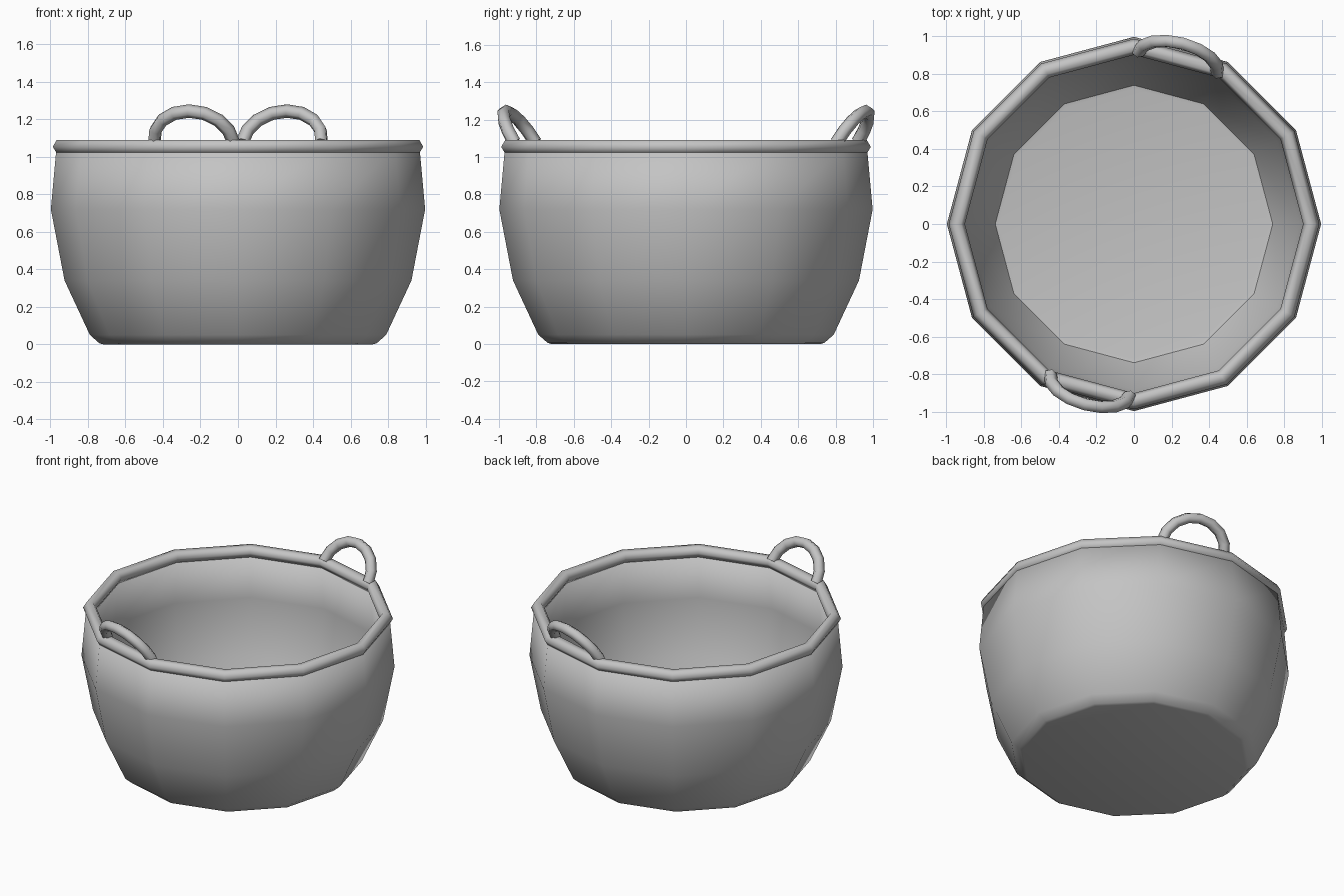
import bpy, bmesh
from math import sin, cos, pi, radians
from mathutils import Vector

SIDES = 12

cube = bpy.data.objects.get("Cube")
if cube:
    bpy.data.objects.remove(cube, do_unlink=True)

grey = bpy.data.materials.new("plain grey")
grey.use_nodes = True
colour = (0.55, 0.55, 0.55, 1)
grey.diffuse_color = colour
grey.node_tree.nodes["Principled BSDF"].inputs["Base Color"].default_value = colour


def finish(name, bm):
    """Turn a bmesh into a smooth grey object."""
    bmesh.ops.recalc_face_normals(bm, faces=bm.faces)
    for face in bm.faces:
        face.smooth = True
    mesh = bpy.data.meshes.new(name)
    bm.to_mesh(mesh)
    bm.free()
    mesh.materials.append(grey)
    obj = bpy.data.objects.new(name, mesh)
    bpy.context.collection.objects.link(obj)


def loft(bm, rings, closed=False):
    """Bridge rings of points with quads."""
    rows = [[bm.verts.new(p) for p in ring] for ring in rings]
    pairs = list(zip(rows, rows[1:]))
    if closed:
        pairs.append((rows[-1], rows[0]))
    for a, b in pairs:
        n = len(a)
        for i in range(n):
            j = (i + 1) % n
            bm.faces.new((a[i], a[j], b[j], b[i]))
    return rows


def circle(radius, z):
    return [Vector((radius * cos(2 * pi * i / SIDES), radius * sin(2 * pi * i / SIDES), z))
            for i in range(SIDES)]


# Bowl: twelve-sided wall with thickness, up the outside and down the inside
bm = bmesh.new()
outside = [(0.72, 0), (0.74, 0.006), (0.79, 0.05), (0.925, 0.34), (0.998, 0.72), (0.968, 1.05)]
inside = [(0.925, 1.05), (0.953, 0.72), (0.882, 0.355), (0.75, 0.07), (0.74, 0.05), (0.72, 0.046)]
rows = loft(bm, [circle(r, z) for r, z in outside + inside])
bm.faces.new(rows[0])
bm.faces.new(rows[-1])
# Crisp edge where the inner wall meets the floor
floor_edge = set(rows[-2])
bm.edges.ensure_lookup_table()
for e in bm.edges:
    if floor_edge.issuperset(e.verts):
        e.smooth = False
finish("bowl", bm)

# Rim: six-sided tube around the mouth
bm = bmesh.new()
loft(bm, [circle(0.945 + 0.043 * cos(k * pi / 3), 1.054 + 0.042 * sin(k * pi / 3))
          for k in range(6)], closed=True)
finish("rim", bm)


# Handles: arched six-sided tubes leaning outward over two opposite sides
def handle(name, angle, steps=8, tube=0.036, sides=6):
    out = Vector((cos(angle), sin(angle), 0))
    along = Vector((-sin(angle), cos(angle), 0))
    rise = out * 0.104 + Vector((0, 0, 0.166))
    up = rise.normalized()
    normal = along.cross(up)
    base = out * 0.893 - along * 0.004 + Vector((0, 0, 1.078))
    rings = []
    for s in range(steps + 1):
        t = pi * s / steps
        radial = along * cos(t) + up * sin(t)
        centre = base + along * 0.218 * cos(t) + rise * sin(t)
        turns = [2 * pi * (k + 0.5) / sides for k in range(sides)]
        rings.append([centre + tube * (radial * cos(a) + normal * sin(a)) for a in turns])
    bm = bmesh.new()
    rows = loft(bm, rings)
    caps = [bm.faces.new(rows[0]), bm.faces.new(rows[-1])]
    for e in {e for f in caps for e in f.edges}:
        e.smooth = False
    finish(name, bm)


handle("back_handle", radians(75))
handle("front_handle", radians(255))
